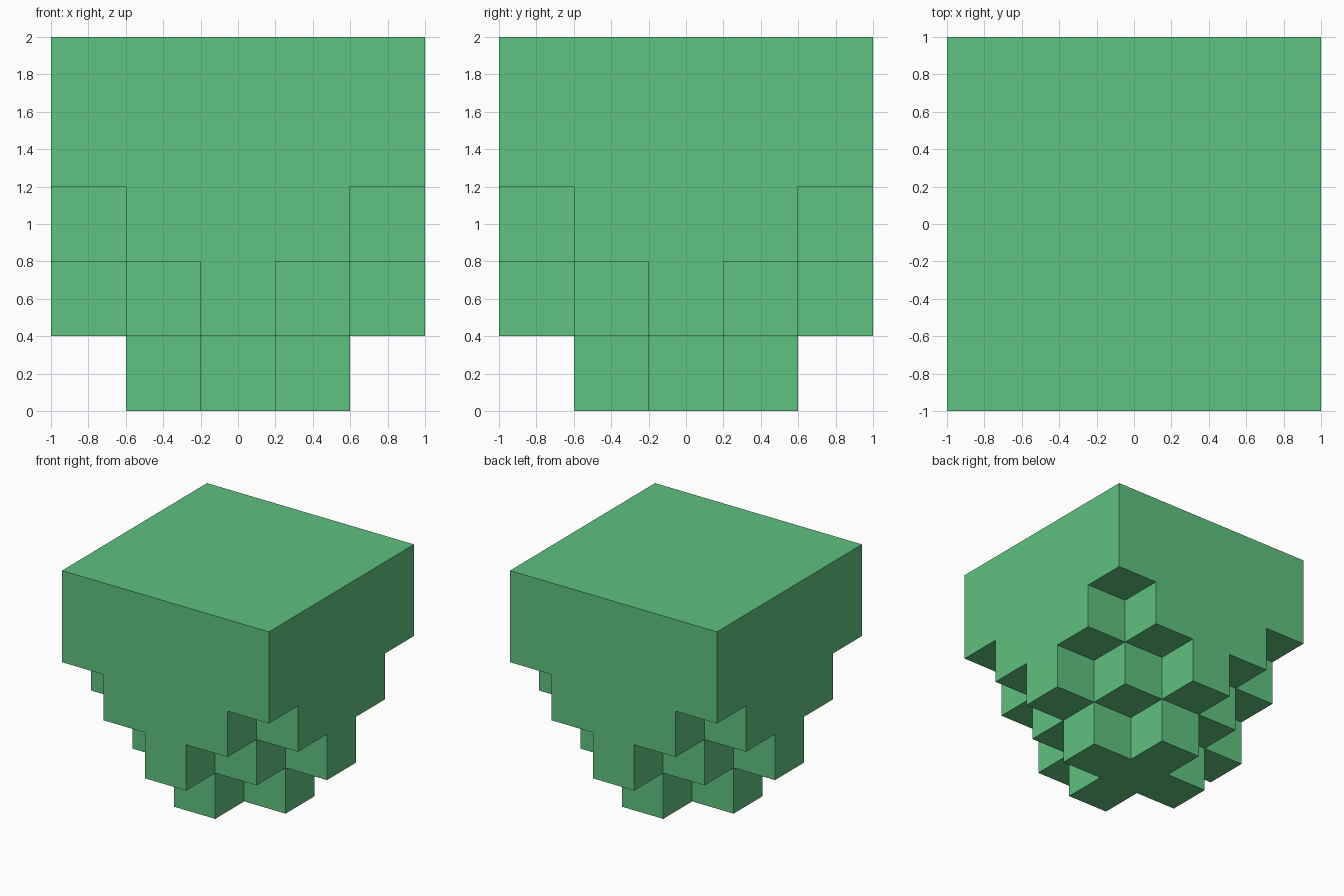
import bpy
import bmesh
from mathutils import Vector

default = bpy.data.objects.get("Cube")
if default:
    bpy.data.objects.remove(default, do_unlink=True)

N = 5            # cells per side
CELL = 2 / N     # cell size
MID = N // 2


def filled(i, j, k):
    """Each layer is a stepped diamond that grows by one cell as it rises."""
    inside = all(0 <= c < N for c in (i, j, k))
    return inside and abs(i - MID) + abs(j - MID) <= k + 1


def add_side(bm, cell, axis, sign):
    """Add one outward-facing square of a cell."""
    normal = Vector([sign if a == axis else 0 for a in range(3)])
    u = Vector([1 if a == (axis + 1) % 3 else 0 for a in range(3)])
    v = normal.cross(u)
    centre = Vector((cell[0] - MID, cell[1] - MID, cell[2] + 0.5)) + normal / 2
    corners = [(-1, -1), (1, -1), (1, 1), (-1, 1)]
    bm.faces.new([bm.verts.new((centre + (u * a + v * b) / 2) * CELL)
                  for a, b in corners])


# Green material
green = bpy.data.materials.new("green")
green.use_nodes = True
colour = (0.115, 0.539, 0.209, 1)
green.diffuse_color = colour
green.node_tree.nodes["Principled BSDF"].inputs["Base Color"].default_value = colour

# Stepped block: keep only the exposed sides of the filled cells
bm = bmesh.new()
for i in range(N):
    for j in range(N):
        for k in range(N):
            if not filled(i, j, k):
                continue
            for axis in range(3):
                for sign in (-1, 1):
                    neighbour = [i, j, k]
                    neighbour[axis] += sign
                    if not filled(*neighbour):
                        add_side(bm, (i, j, k), axis, sign)

# Join the squares and merge flat areas into single faces
bmesh.ops.remove_doubles(bm, verts=bm.verts, dist=0.001)
bmesh.ops.dissolve_limit(bm, angle_limit=0.01, verts=bm.verts, edges=bm.edges)

mesh = bpy.data.meshes.new("stepped_block")
bm.to_mesh(mesh)
bm.free()
mesh.materials.append(green)
block = bpy.data.objects.new("stepped_block", mesh)
bpy.context.collection.objects.link(block)
